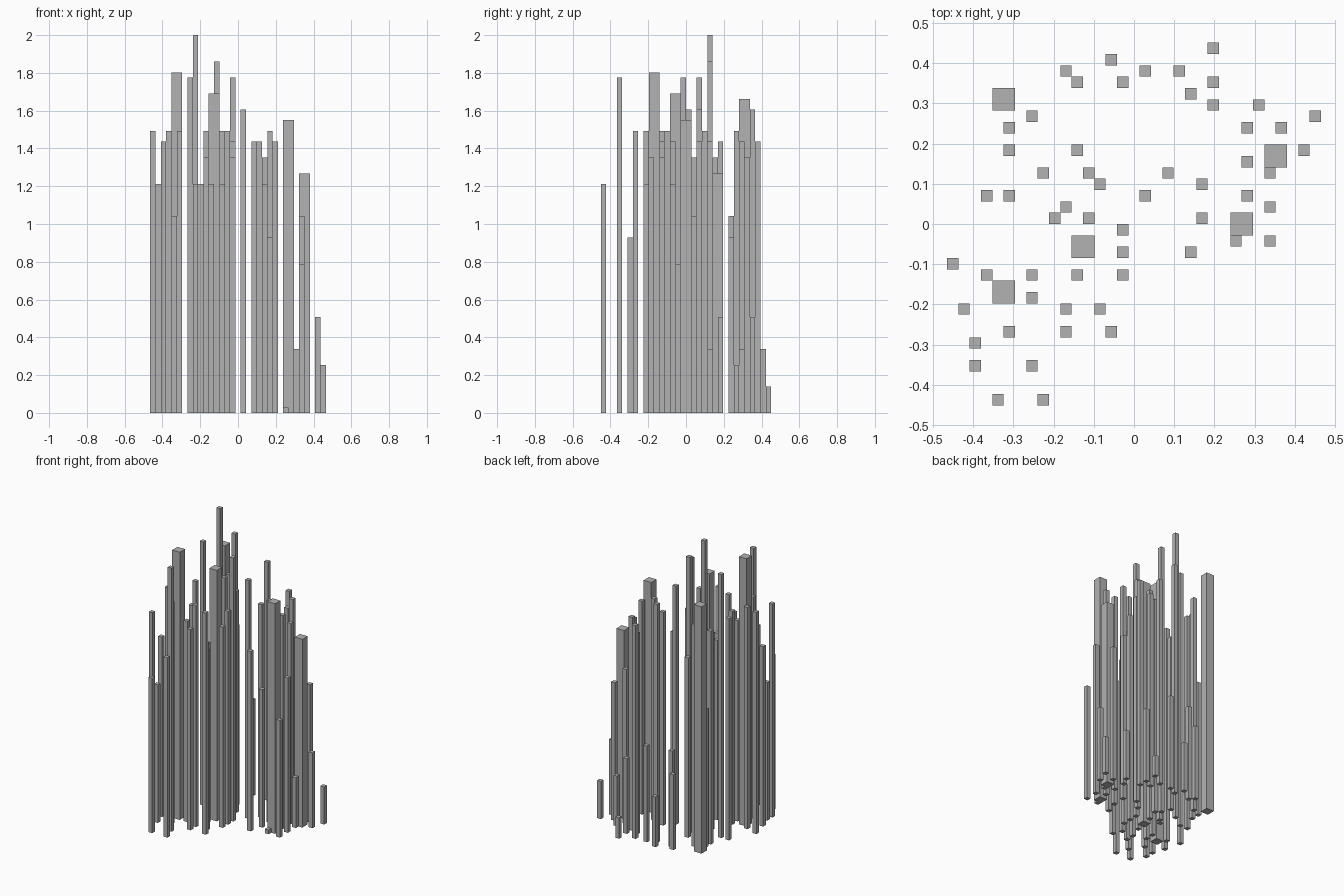
import bpy, bmesh

if "Cube" in bpy.data.objects:
    bpy.data.objects.remove(bpy.data.objects["Cube"])

C = 2 / 71  # one grid cell; the tallest column is 71 cells

grey = bpy.data.materials.new("plain grey")
grey.diffuse_color = (0.45, 0.45, 0.45, 1)
grey.use_nodes = True
grey.node_tree.nodes["Principled BSDF"].inputs["Base Color"].default_value = grey.diffuse_color

# Thin columns, grouped by height band: cells high -> grid cells
bands = {
    71: [(-8, 4)],
    66: [(-4, 4)],
    63: [(-11, 2), (-1, -1), (-9, -13)],
    57: [(-1, 12), (1, 2), (-4, 0)],
    53: [(-9, 9), (-3, 3), (-13, 2), (6, 3), (-16, -4), (-13, -5), (-6, -8),
         (-11, -10), (-2, -10)],
    51: [(-11, 6), (4, 13), (7, 10), (10, 2), (-9, -5), (3, 4), (-1, -3), (-14, -13)],
    48: [(10, 5), (-1, -5), (-9, -7), (-6, -10), (5, 11), (-6, 1)],
    43: [(-3, -8), (-5, 6), (5, -3), (-7, 0), (-5, -5), (-15, -8), (-8, -16)],
    37: [(10, 8), (12, 1), (-12, -16)],
    33: [(6, 0), (13, 8), (-14, -11), (-11, 8)],
    28: [(12, -2)],
    23: [(-5, 12), (1, 13)],
    18: [(15, 6), (7, 12), (-6, 13)],
    12: [(-2, 14), (11, 10), (12, 4)],
    9: [(16, 9)],
    5: [(7, 15)],
    1: [(9, -2)],
}

# Thick pillars, two cells square: cell x, cell y, height
pillars = {
    "pillar_rear_left": (-12, 10, 59),
    "pillar_right": (12, 5, 45),
    "pillar_centre_right": (9, -1, 55),
    "pillar_centre": (-5, -3, 60),
    "pillar_front_left": (-12, -7, 64),
}


def add_box(bm, i, j, height, width=1):
    """Upright box with its front left corner on a grid cell."""
    verts = bmesh.ops.create_cube(bm, size=1)["verts"]
    for v in verts:
        v.co.x = (i - 0.5 + (v.co.x + 0.5) * width) * C
        v.co.y = (j + (v.co.y + 0.5) * width) * C
        v.co.z = (v.co.z + 0.5) * height * C


def build(name, boxes):
    bm = bmesh.new()
    for box in boxes:
        add_box(bm, *box)
    mesh = bpy.data.meshes.new(name)
    bm.to_mesh(mesh)
    bm.free()
    mesh.materials.append(grey)
    bpy.context.collection.objects.link(bpy.data.objects.new(name, mesh))


for height, cells in bands.items():
    build(f"columns_{height}_cells_high", [(i, j, height) for i, j in cells])
for name, (i, j, height) in pillars.items():
    build(name, [(i, j, height, 2)])
